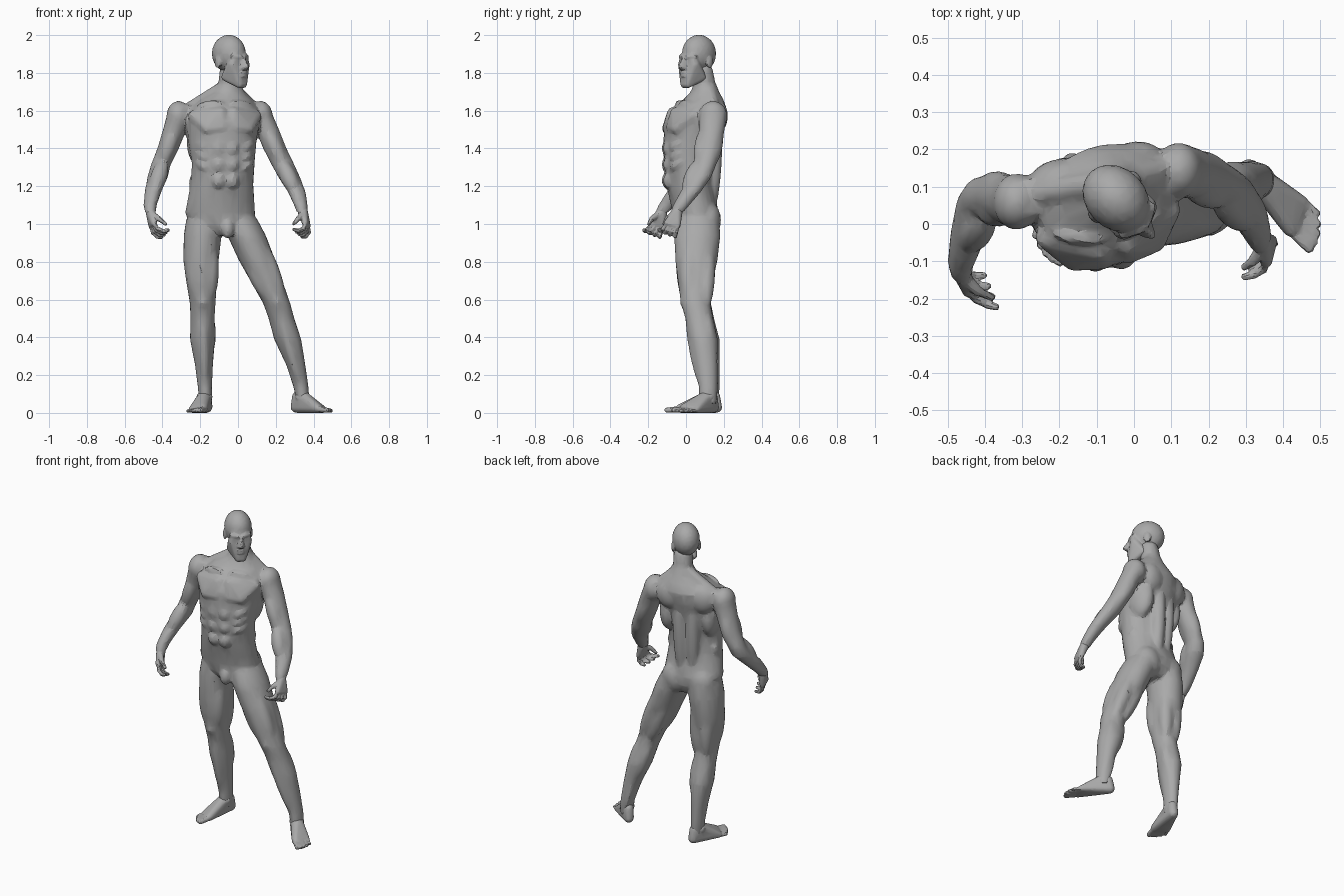
import bpy, bmesh
from math import sin, cos, pi, radians, atan2
from mathutils import Vector, Matrix

if "Cube" in bpy.data.objects:
    bpy.data.objects.remove(bpy.data.objects["Cube"])

clay = bpy.data.materials.new("grey clay")
clay.use_nodes = True
clay.diffuse_color = (.4, .4, .4, 1)
clay.node_tree.nodes["Principled BSDF"].inputs["Base Color"].default_value = clay.diffuse_color


def frame(origin, yaw):
    """Local frame whose forward axis is -y, turned about z."""
    return Matrix.Translation(origin) @ Matrix.Rotation(radians(yaw), 4, 'Z')


def ball(bm, centre, radii, place=Matrix()):
    """Ellipsoid mass."""
    shape = place @ Matrix.Translation(centre) @ Matrix.Diagonal((*radii, 1))
    bmesh.ops.create_icosphere(bm, subdivisions=3, radius=1, matrix=shape)


def muscle(bm, start, end, width, place=Matrix()):
    """Spindle shaped belly between two points."""
    start, end = place @ Vector(start), place @ Vector(end)
    axis = end - start
    turn = axis.to_track_quat('Z', 'Y').to_matrix().to_4x4()
    ball(bm, (0, 0, 0), (width, width, axis.length / 2),
         Matrix.Translation((start + end) / 2) @ turn)


def hull(bm, spheres, place=Matrix()):
    """Convex skin around several (centre, radius) spheres."""
    skin = bmesh.new()
    for centre, radius in spheres:
        bmesh.ops.create_icosphere(skin, subdivisions=2, radius=radius,
                                   matrix=place @ Matrix.Translation(centre))
    bmesh.ops.delete(skin, geom=skin.edges[:], context='EDGES_FACES')
    bmesh.ops.convex_hull(skin, input=skin.verts[:])
    loose = [v for v in skin.verts if not v.link_faces]
    bmesh.ops.delete(skin, geom=loose, context='VERTS')
    mesh = bpy.data.meshes.new("skin")
    skin.to_mesh(mesh)
    skin.free()
    bm.from_mesh(mesh)
    bpy.data.meshes.remove(mesh)


def loft(bm, sections, sides=24):
    """Level elliptical sections (z, x, y, half width, half depth, yaw) joined into a solid."""
    rings = []
    for z, x, y, wide, deep, *yaw in sections:
        place = frame((x, y, z), yaw[0] if yaw else 0)
        angles = [2 * pi * i / sides for i in range(sides)]
        rings.append([bm.verts.new(place @ Vector((wide * cos(a), deep * sin(a), 0)))
                      for a in angles])
    for low, high in zip(rings, rings[1:]):
        for i in range(sides):
            j = (i + 1) % sides
            bm.faces.new((low[i], low[j], high[j], high[i]))
    bm.faces.new(rings[0])
    bm.faces.new(rings[-1])


def finish(bm, name, voxel, relaxing, keep):
    """Fuse the masses into one skin, relax it and reduce it to facets."""
    bmesh.ops.recalc_face_normals(bm, faces=bm.faces[:])
    mesh = bpy.data.meshes.new(name)
    bm.to_mesh(mesh)
    bm.free()
    part = bpy.data.objects.new(name, mesh)
    bpy.context.collection.objects.link(part)
    fuse = part.modifiers.new("fuse", 'REMESH')
    fuse.mode, fuse.voxel_size = 'VOXEL', voxel
    relax = part.modifiers.new("relax", 'SMOOTH')
    relax.factor, relax.iterations = .5, relaxing
    facet = part.modifiers.new("facet", 'DECIMATE')
    facet.ratio = keep
    baked = bpy.data.meshes.new_from_object(
        part.evaluated_get(bpy.context.evaluated_depsgraph_get()))
    part.modifiers.clear()
    part.data = baked
    baked.name = name
    baked.materials.clear()
    baked.materials.append(clay)
    bpy.ops.object.select_all(action='DESELECT')
    part.select_set(True)
    bpy.context.view_layer.objects.active = part
    bpy.ops.object.shade_smooth_by_angle(angle=radians(18))


# Trunk
body = bmesh.new()
loft(body, [(.94, -.065, .05, .07, .09, 5), (1, -.085, .055, .172, .117, 5),
            (1.06, -.095, .052, .186, .122, 5), (1.13, -.09, .035, .177, .122, 5),
            (1.21, -.085, .018, .167, .122, 5), (1.32, -.078, .012, .167, .128, 7),
            (1.43, -.083, .025, .182, .144, 10), (1.54, -.08, .045, .198, .156, 15),
            (1.61, -.075, .072, .186, .14, 18), (1.66, -.065, .092, .14, .1, 20),
            (1.7, -.05, .1, .085, .074, 20), (1.74, -.047, .1, .062, .06, 20)])
# Legs
loft(body, [(.05, -.172, .127, .035, .048), (.13, -.175, .127, .037, .05),
            (.25, -.18, .117, .047, .062), (.39, -.188, .1, .066, .078),
            (.5, -.188, .075, .064, .074), (.58, -.187, .054, .068, .078),
            (.7, -.193, .047, .082, .094), (.81, -.196, .054, .094, .108),
            (.94, -.187, .058, .1, .118), (1.02, -.18, .06, .095, .11),
            (1.09, -.17, .05, .06, .07)])
loft(body, [(.05, .345, .115, .035, .046), (.13, .335, .117, .039, .048),
            (.25, .307, .107, .05, .06), (.39, .263, .092, .072, .076),
            (.5, .23, .07, .068, .074), (.58, .205, .052, .072, .078),
            (.7, .15, .05, .085, .094), (.81, .1, .055, .097, .112),
            (.94, .045, .06, .102, .122), (1.02, .01, .066, .095, .11),
            (1.09, -.01, .06, .06, .07)])
# Arms
loft(body, [(1.06, -.463, -.13, .03, .035), (1.1, -.465, -.1, .035, .046),
            (1.17, -.45, -.04, .044, .062), (1.25, -.425, .04, .054, .064),
            (1.31, -.41, .07, .052, .057), (1.4, -.37, .075, .057, .06),
            (1.5, -.335, .065, .062, .068), (1.57, -.312, .06, .066, .074),
            (1.63, -.28, .07, .04, .05)])
loft(body, [(1.06, .34, -.05, .029, .033), (1.1, .333, -.025, .036, .044),
            (1.17, .311, .025, .047, .054), (1.25, .27, .075, .058, .06),
            (1.31, .24, .1, .06, .058), (1.4, .195, .122, .062, .064),
            (1.5, .155, .137, .062, .068), (1.57, .125, .143, .062, .073),
            (1.63, .1, .145, .04, .05)])
# Neck
hull(body, [((-.052, .11, 1.66), .062), ((-.042, .088, 1.8), .059)])

# Paired trunk muscles
chest, belly, hips = (frame((-.08, .045, 1.54), 13), frame((-.078, .012, 1.32), 6),
                      frame((-.09, .05, 1.02), 5))
for s in (-1, 1):
    hull(body, [((s * .035, -.134, -.03), .03), ((s * .035, -.11, .05), .03),
                ((s * .11, -.118, -.035), .033), ((s * .165, -.045, .03), .035)], chest)
    ball(body, (s * .13, .03, -.1), (.056, .09, .13), chest)
    ball(body, (s * .1, .1, .03), (.085, .055, .09), chest)
    muscle(body, (s * .035, .08, -.5), (s * .045, .11, .05), .042, chest)
    muscle(body, (s * .015, -.085, .1), (s * .15, -.04, .085), .022, chest)
    for row in range(3):
        ball(body, (s * .036, -.103, .08 - row * .085), (.037, .035, .045), belly)
    for rib in range(3):
        muscle(body, (s * .15, -.03, .12 - rib * .05), (s * .09, -.105, .07 - rib * .05),
               .028, belly)
    muscle(body, (s * .15, .02, .24), (s * .1, -.085, .06), .04, hips)
    ball(body, (s * .085, .058, 0), (.088, .07, .1), hips)
ball(body, (-.055, -.048, .975), (.035, .034, .052))

# Trapezius, deltoid, upper arm and forearm muscles
for shoulder, elbow, wrist in (((-.315, .06, 1.57), (-.405, .07, 1.3), (-.465, -.1, 1.1)),
                               ((.12, .143, 1.57), (.245, .1, 1.3), (.335, -.025, 1.1))):
    top, bend, end = Vector(shoulder), Vector(elbow), Vector(wrist)
    ball(body, top, (.064, .076, .082))
    slope = top.lerp((-.05, .12, 1.61), .2) + Vector((0, .01, .03))
    hull(body, [((-.05, .115, 1.74), .036), (slope, .035), ((-.04, .165, 1.55), .03)])
    fore, back = Vector((0, -.032, 0)), Vector((0, .032, 0))
    muscle(body, top.lerp(bend, .2) + fore, bend + fore, .042)
    muscle(body, top.lerp(bend, .1) + back, bend + back, .044)
    muscle(body, top.lerp(bend, .85) + fore, bend.lerp(end, .7) + fore / 2, .044)

# Thigh, kneecap and calf muscles
for hip, knee, ankle, inner in (((-.19, .05, .98), (-.187, .05, .58), (-.175, .125, .13), 1),
                                ((.035, .06, .98), (.205, .05, .58), (.335, .115, .13), -1)):
    top, bend, end = Vector(hip), Vector(knee), Vector(ankle)
    for side in (-1, 1):
        offset = Vector((side * .042, -.045, 0))
        drop = .05 if side == inner else 0
        muscle(body, top.lerp(bend, .1 + drop) + offset, bend + offset * .7, .052)
        offset = Vector((side * .035, .055, 0))
        muscle(body, top.lerp(bend, .1) + offset, bend.lerp(end, .1) + offset * .8, .047)
        muscle(body, bend.lerp(end, .05) + offset * .8, bend.lerp(end, .65) + offset * .7, .039)
    muscle(body, top + Vector((0, -.065, 0)), bend + Vector((0, -.05, .03)), .047)
    muscle(body, bend.lerp(end, .1) + Vector((0, -.048, 0)), end + Vector((0, -.03, 0)), .03)
    muscle(body, bend.lerp(end, .4) + Vector((0, .05, 0)), end + Vector((0, .042, -.06)), .024)
    ball(body, bend + Vector((0, -.056, .01)), (.032, .026, .038))
finish(body, "body", .01, 3, .14)

# Head, turned toward the left shoulder
head, face = bmesh.new(), frame((-.038, .058, 1.86), 44)
ball(head, (0, .015, .042), (.081, .099, .1), face)
pairs = [((.043, -.058, -.016), .029), ((.048, -.008, -.082), .022), ((.03, -.064, .03), .022),
         ((.014, -.08, -.12), .021)]
hull(head, [((s * x, y, z), r) for (x, y, z), r in pairs for s in (-1, 1)], face)
hull(head, [((0, -.094, .018), .009), ((0, -.123, -.026), .011),
            ((.014, -.1, -.036), .01), ((-.014, -.1, -.036), .01)], face)
for lip in (-.06, -.076):
    ball(head, (0, -.095, lip), (.026, .013, .009), face)
for s in (-1, 1):
    hull(head, [((s * .012, -.088, .024), .013), ((s * .052, -.067, .026), .013)], face)
    ball(head, (s * .03, -.074, .001), (.014, .014, .01), face)
    ball(head, (s * .077, .02, -.002), (.011, .022, .034), face)
finish(head, "head", .006, 2, .16)


def hand(name, wrist, down, curl):
    """Palm, four curling fingers and a thumb on the forward side."""
    bm, wrist, down = bmesh.new(), Vector(wrist), Vector(down).normalized()
    curl = Vector((curl, -.15, 0)).normalized()
    across = Vector((curl.x * .25, -1, .25)).normalized()
    knuckles = [wrist + down * .08 + across * (i - 1.5) * .02 for i in range(4)]
    hull(bm, [(wrist, .028)] + [(k, .016) for k in knuckles])
    for i, joint in enumerate(knuckles):
        for bend, length in ((.1, .036), (.8, .032), (1.5, .024)):
            bend += i * .1
            way = down * cos(bend) + curl * sin(bend) + across * (i - 1.5) * .12
            tip = joint + way * length
            hull(bm, [(joint, .012), (tip, .01)])
            joint = tip
    root = wrist + down * .025 + across * .012
    middle = root + across * .022 + down * .03 + curl * .03
    hull(bm, [(root, .02), (middle, .014)])
    hull(bm, [(middle, .013), (middle + down * .03 + curl * .03, .01)])
    finish(bm, name, .005, 2, .2)


hand("right_hand", (-.463, -.125, 1.07), (.14, -.35, -.9), 1)
hand("left_hand", (.342, -.045, 1.07), (.25, -.35, -.9), -1)


def foot(name, heel, toe, inner):
    """Heel, arched instep and five toes, big toe on the inner side."""
    bm = bmesh.new()
    place = frame((*heel, 0), 180 / pi * atan2(toe[0] - heel[0], heel[1] - toe[1]))
    hull(bm, [((0, 0, .03), .03), ((0, -.045, .085), .036), ((0, -.01, .085), .03),
              ((inner * .012, -.12, .045), .024),
              ((inner * .034, -.19, .024), .024), ((-inner * .036, -.165, .018), .018)], place)
    for i in range(5):
        across, size = inner * (.036 - i * .019), .017 - i * .0015
        hull(bm, [((across, -.18 + i * .005, size + .004), size),
                  ((across * 1.1, -.262 + i * i * .003, size * .85), size * .85)], place)
    for s in (-1, 1):
        ball(bm, (s * .031, -.045, .085), (.012, .018, .02), place)
    finish(bm, name, .006, 2, .16)


foot("right_foot", (-.165, .162), (-.24, -.1), 1)
foot("left_foot", (.308, .145), (.475, -.015), -1)
